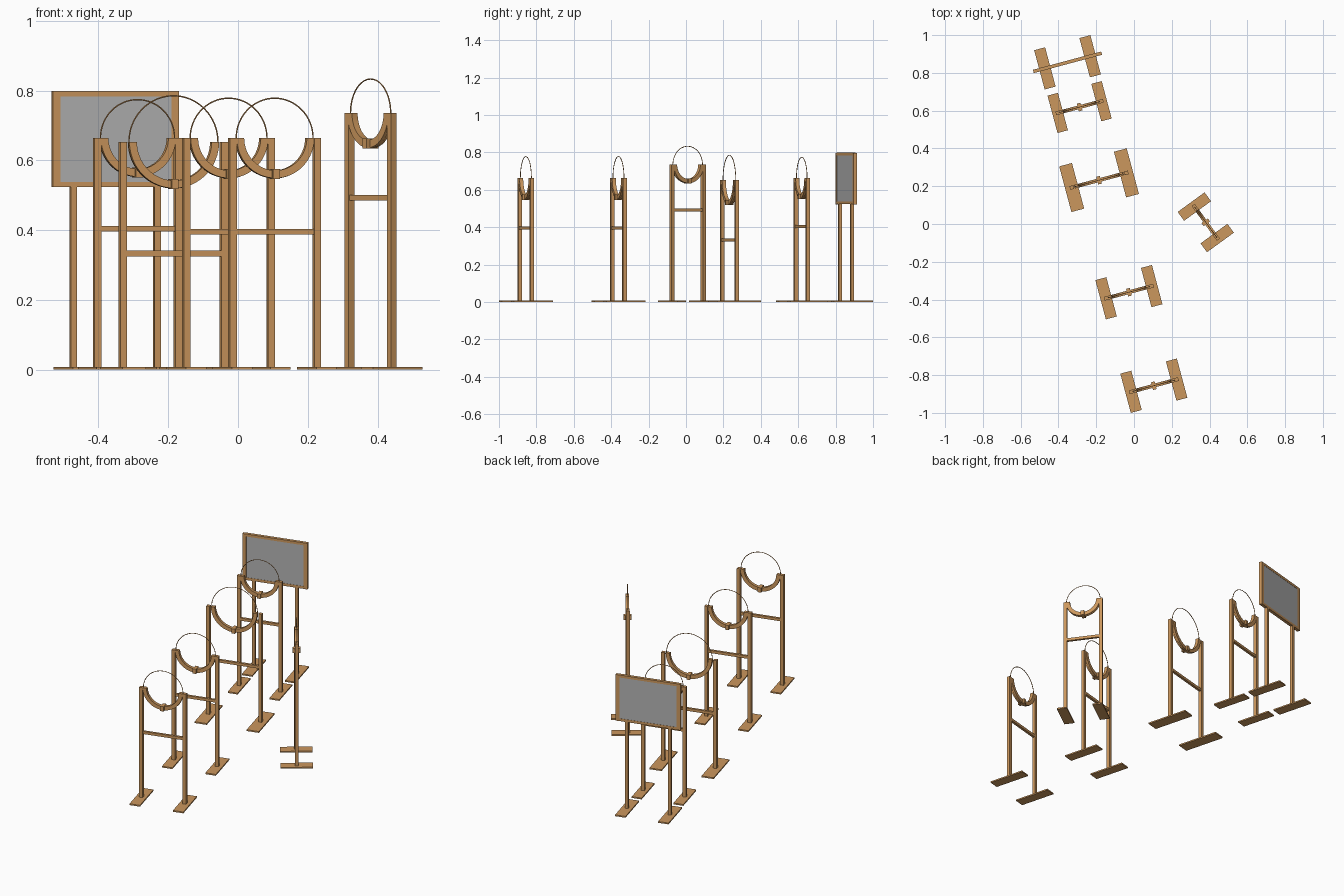
import bpy
import bmesh
from math import cos, sin, pi, radians
from mathutils import Matrix, Vector

cube = bpy.data.objects.get("Cube")
if cube:
    bpy.data.objects.remove(cube)


def material(name, color):
    m = bpy.data.materials.new(name)
    m.use_nodes = True
    m.diffuse_color = color
    m.node_tree.nodes["Principled BSDF"].inputs["Base Color"].default_value = color
    return m


WOOD = material("warm wood", (0.60, 0.31, 0.11, 1))
GREY = material("board grey", (0.45, 0.45, 0.45, 1))


def finish(name, bm, place, mat, smooth=False):
    bmesh.ops.recalc_face_normals(bm, faces=bm.faces)
    mesh = bpy.data.meshes.new(name)
    bm.to_mesh(mesh)
    bm.free()
    mesh.materials.append(mat)
    ob = bpy.data.objects.new(name, mesh)
    ob.matrix_world = place
    bpy.context.collection.objects.link(ob)
    if smooth:
        bpy.ops.object.select_all(action='DESELECT')
        ob.select_set(True)
        bpy.context.view_layer.objects.active = ob
        bpy.ops.object.shade_smooth_by_angle(angle=radians(35))
    return ob


def box(name, place, center, size, mat=WOOD):
    bm = bmesh.new()
    bmesh.ops.create_cube(bm, size=1, matrix=Matrix.Translation(center) @ Matrix.Diagonal((*size, 1)))
    return finish(name, bm, place, mat)


def sweep(name, place, profile, z, start, end, steps):
    """Sweep a (radius, depth) profile around the local y axis."""
    closed = end - start > 2 * pi - 0.001
    bm = bmesh.new()
    rings = []
    for i in range(steps if closed else steps + 1):
        a = start + (end - start) * i / steps
        rings.append([bm.verts.new((r * cos(a), d, z + r * sin(a))) for r, d in profile])
    n = len(profile)
    for i in range(steps):
        p, q = rings[i], rings[(i + 1) % len(rings)]
        for j in range(n):
            k = (j + 1) % n
            bm.faces.new((p[j], p[k], q[k], q[j]))
    if not closed:
        bm.faces.new(rings[0])
        bm.faces.new(rings[-1][::-1])
    return finish(name, bm, place, WOOD, True)


def legs(name, place, half, top, post, foot_w, foot_l):
    for side, x in (("right", -half), ("left", half)):
        box(f"{name}_{side}_post", place, (x, 0, top / 2), (post, post, top))
        box(f"{name}_{side}_foot", place, (x, 0, 0.004), (foot_w, foot_l, 0.008))


def hoop_stand(name, x, y, angle, half, top, radius, bar_z, foot_w, foot_l):
    place = Matrix.Translation((x, y, 0)) @ Matrix.Rotation(radians(angle), 4, 'Z')
    legs(name, place, half, top, 0.02, foot_w, foot_l)
    box(f"{name}_crossbar", place, (0, 0, bar_z), (2 * half, 0.014, 0.016))
    # half-round cradle between the posts
    outer, inner, d = radius + 0.001, radius - 0.021, 0.01
    sweep(f"{name}_cradle", place, [(inner, -d), (outer, -d), (outer, d), (inner, d)],
          top, pi, 2 * pi, 32)
    # thin full hoop resting in the cradle
    wire = [(radius + 0.002 * cos(k * pi / 3), 0.002 * sin(k * pi / 3)) for k in range(6)]
    sweep(f"{name}_hoop", place, wire, top, 0, 2 * pi, 64)
    # clip at the lowest point
    box(f"{name}_clip", place, (0, 0, top - radius + 0.011), (0.02, 0.042, 0.028))


hoop_stand("front_stand", 0.105, -0.856, 15, 0.125, 0.664, 0.114, 0.395, 0.06, 0.215)
hoop_stand("second_stand", -0.027, -0.361, 15, 0.125, 0.664, 0.114, 0.395, 0.06, 0.215)
hoop_stand("large_stand", -0.185, 0.232, 15, 0.15, 0.653, 0.132, 0.333, 0.07, 0.25)
hoop_stand("fourth_stand", -0.288, 0.619, 15, 0.12, 0.664, 0.11, 0.404, 0.057, 0.205)
hoop_stand("tall_stand", 0.38, 0.009, -54, 0.103, 0.735, 0.098, 0.493, 0.058, 0.176)

# Sign: posts, four-sided frame and grey panel
sign = Matrix.Translation((-0.352, 0.856, 0)) @ Matrix.Rotation(radians(15), 4, 'Z')
legs("sign", sign, 0.124, 0.53, 0.018, 0.06, 0.215)
W, LOW, HIGH, T = 0.187, 0.523, 0.798, 0.018
for side, s in (("right", -1), ("left", 1)):
    box(f"sign_{side}_rail", sign, (s * (W - 0.011), 0, (LOW + HIGH) / 2), (0.022, T, HIGH - LOW))
for side, z in (("bottom", LOW + 0.008), ("top", HIGH - 0.007)):
    box(f"sign_{side}_rail", sign, (0, 0, z), (2 * W - 0.044, T, 0.015))
box("sign_panel", sign, (0, 0, (LOW + HIGH) / 2), (2 * W - 0.04, 0.015, HIGH - LOW - 0.026), GREY)
